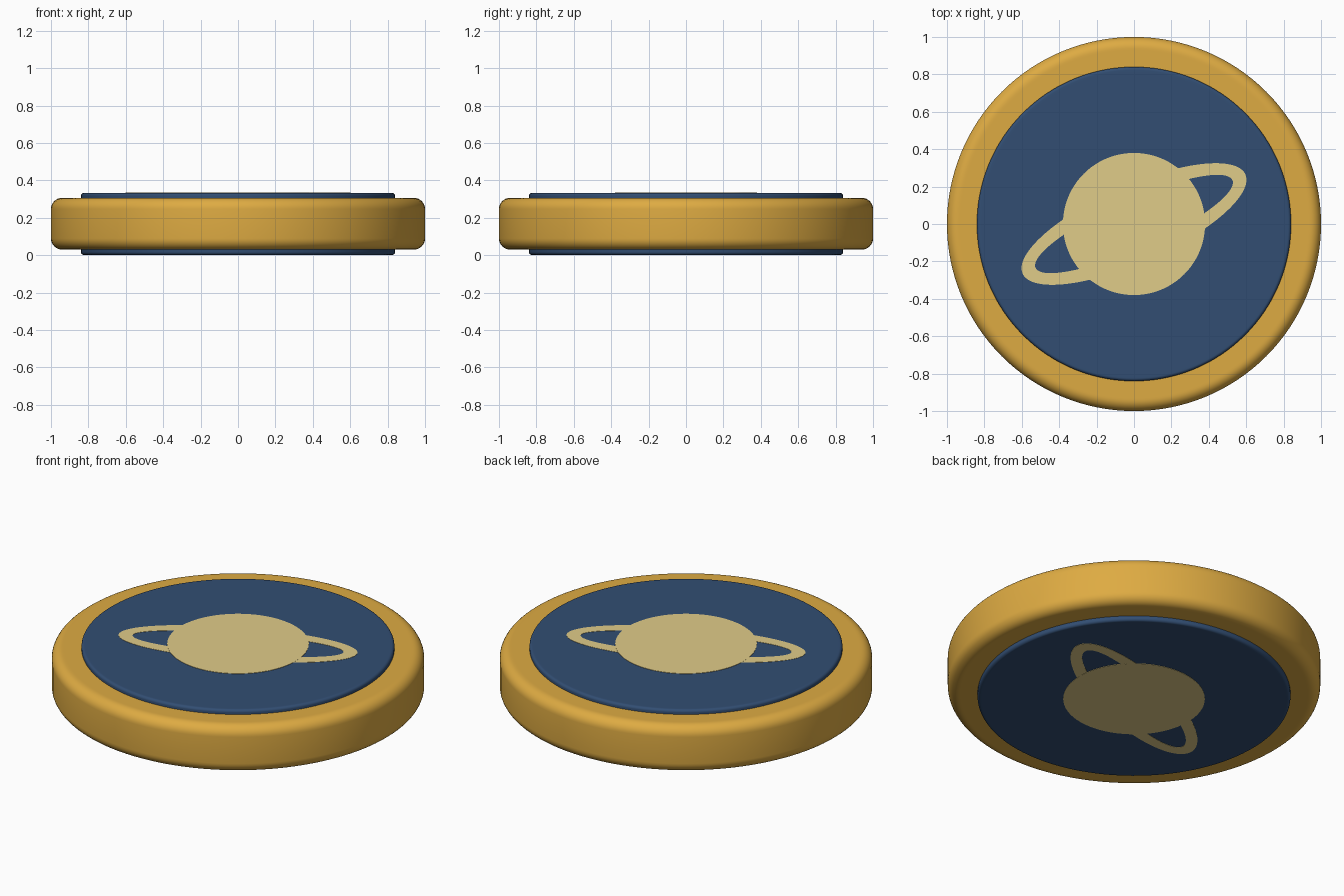
import bpy, bmesh, math

if "Cube" in bpy.data.objects:
    bpy.data.objects.remove(bpy.data.objects["Cube"])

SEG = 128
MID = 0.1675                      # mid height of the token
TILT = math.radians(24)           # slope of the planet's ring


def srgb(*c):
    return tuple(v / 12.92 if v <= 0.04045 else ((v + 0.055) / 1.055) ** 2.4 for v in c) + (1.0,)


def material(name, *c):
    m = bpy.data.materials.new(name)
    m.diffuse_color = srgb(*c)
    m.use_nodes = True
    m.node_tree.nodes["Principled BSDF"].inputs["Base Color"].default_value = m.diffuse_color
    return m


gold = material("gold", 0.87, 0.67, 0.26)
navy = material("navy blue", 0.195, 0.305, 0.45)
cream = material("pale cream", 0.88, 0.80, 0.535)


def finish(name, bm, mat, smooth=True):
    bmesh.ops.recalc_face_normals(bm, faces=bm.faces)
    mesh = bpy.data.meshes.new(name)
    bm.to_mesh(mesh)
    bm.free()
    mesh.materials.append(mat)
    ob = bpy.data.objects.new(name, mesh)
    bpy.context.collection.objects.link(ob)
    if smooth:
        bpy.ops.object.select_all(action='DESELECT')
        ob.select_set(True)
        bpy.context.view_layer.objects.active = ob
        bpy.ops.object.shade_smooth_by_angle(angle=math.radians(30))
    return ob


def ellipse(bm, a, b, z, tilt=0.0):
    c, s = math.cos(tilt), math.sin(tilt)
    pts = []
    for i in range(SEG):
        t = 2 * math.pi * i / SEG
        u, v = a * math.cos(t), b * math.sin(t)
        pts.append(bm.verts.new((u * c - v * s, u * s + v * c, z)))
    return pts


def bridge(bm, r1, r2):
    for i in range(SEG):
        j = (i + 1) % SEG
        bm.faces.new((r1[i], r1[j], r2[j], r2[i]))


def rounded_disc(name, radius, z0, z1, round_, mat, steps=8):
    """Solid disc with rounded top and bottom edges."""
    upper = [(radius - round_ + round_ * math.cos(t), z1 - round_ + round_ * math.sin(t))
             for t in (math.pi / 2 * k / steps for k in range(steps + 1))]
    upper.append((radius - round_ - 0.01, z1))
    lower = [(r, z0 + z1 - z) for r, z in reversed(upper)]
    bm = bmesh.new()
    rings = [ellipse(bm, r, r, z) for r, z in lower + upper]
    for r1, r2 in zip(rings, rings[1:]):
        bridge(bm, r1, r2)
    bm.faces.new(rings[0])
    bm.faces.new(rings[-1])
    return finish(name, bm, mat)


# Token body: gold rim around a slightly thicker blue core
rounded_disc("gold_rim", 1.0, 0.03, 0.307, 0.06, gold)
rounded_disc("blue_core", 0.84, 0.002, 0.333, 0.016, navy)

# Planet emblem on both faces
for side, label in ((1, "top"), (-1, "bottom")):
    base = MID + side * 0.1645

    # Planet disc
    bm = bmesh.new()
    lo = ellipse(bm, 0.38, 0.38, base)
    hi = ellipse(bm, 0.38, 0.38, MID + side * 0.1675)
    bridge(bm, lo, hi)
    bm.faces.new(lo)
    bm.faces.new(hi)
    finish(label + "_planet", bm, cream, smooth=False)

    # Tilted ring of even width, a hair lower than the planet
    bm = bmesh.new()
    z = MID + side * 0.167
    loops = [ellipse(bm, 0.652, 0.206, base, TILT), ellipse(bm, 0.652, 0.206, z, TILT),
             ellipse(bm, 0.576, 0.13, z, TILT), ellipse(bm, 0.576, 0.13, base, TILT)]
    for k in range(4):
        bridge(bm, loops[k], loops[(k + 1) % 4])
    finish(label + "_planet_ring", bm, cream, smooth=False)
